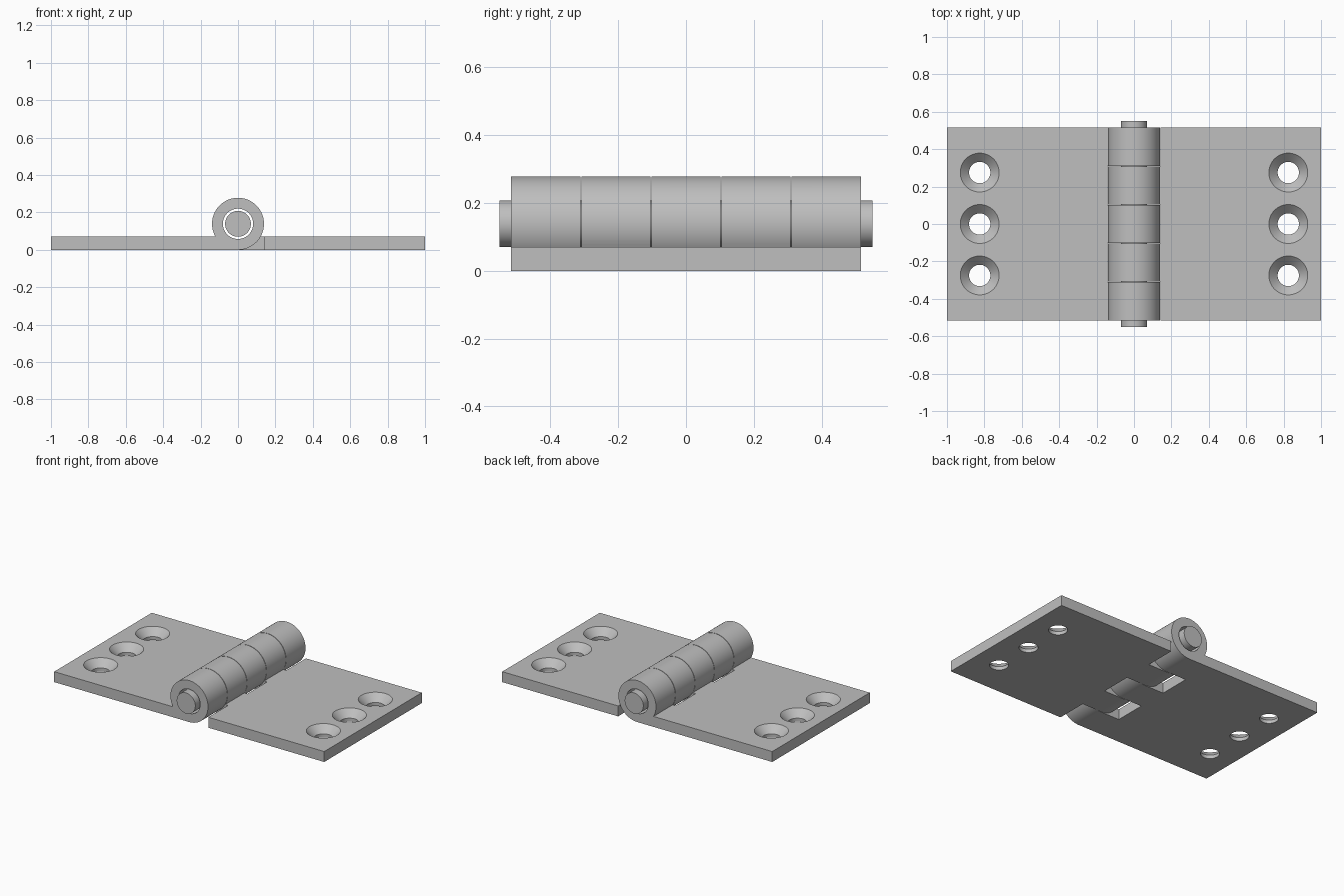
import bpy, bmesh
from math import sin, cos, pi, asin, radians
from mathutils import Matrix

cube = bpy.data.objects.get("Cube")
if cube:
    bpy.data.objects.remove(cube, do_unlink=True)

THICK = 0.07          # leaf thickness
BARREL = 0.139        # barrel radius, also the height of its axis
BORE, PIN = 0.081, 0.069
HALF = 0.516          # half of the leaf width
STEP = 2 * HALF / 5   # one knuckle
GAP = 0.003

steel = bpy.data.materials.new("grey steel")
steel.use_nodes = True
steel.diffuse_color = (0.52, 0.52, 0.52, 1)
steel.node_tree.nodes["Principled BSDF"].inputs["Base Color"].default_value = steel.diffuse_color


def make_object(name, bm):
    bmesh.ops.recalc_face_normals(bm, faces=bm.faces)
    mesh = bpy.data.meshes.new(name)
    bm.to_mesh(mesh)
    bm.free()
    obj = bpy.data.objects.new(name, mesh)
    bpy.context.collection.objects.link(obj)
    return obj


def extrude_profile(name, points, y0, y1):
    """Solid from an (x, z) outline swept along y."""
    bm = bmesh.new()
    face = bm.faces.new([bm.verts.new((x, y0, z)) for x, z in points])
    swept = bmesh.ops.extrude_face_region(bm, geom=[face])["geom"]
    verts = [v for v in swept if isinstance(v, bmesh.types.BMVert)]
    bmesh.ops.translate(bm, verts=verts, vec=(0, y1 - y0, 0))
    return make_object(name, bm)


def rod(name, radius, half_length):
    """Cylinder on the barrel axis."""
    pts = [(radius * cos(i * pi / 36), BARREL + radius * sin(i * pi / 36)) for i in range(72)]
    return extrude_profile(name, pts, -half_length, half_length)


def countersink(x, y):
    """Turned cutter: straight hole, 45 degree cone, clear above the leaf."""
    bm = bmesh.new()
    outline = [(0, -0.1), (0.057, -0.1), (0.057, THICK - 0.047), (0.114, THICK + 0.01), (0, THICK + 0.01)]
    verts = [bm.verts.new((r, 0, z)) for r, z in outline]
    edges = [bm.edges.new(pair) for pair in zip(verts, verts[1:])]
    bmesh.ops.spin(bm, geom=verts + edges, cent=(0, 0, 0), axis=(0, 0, 1),
                   angle=2 * pi, steps=48)
    bmesh.ops.remove_doubles(bm, verts=bm.verts, dist=0.0001)
    bm.transform(Matrix.Translation((x, y, 0)))
    return make_object("screw_hole_cutter", bm)


def subtract(obj, cutters):
    """Cut the helpers away, bake the result and drop the helpers."""
    for cutter in cutters:
        cutter.hide_render = True
        mod = obj.modifiers.new("cut", "BOOLEAN")
        mod.operation, mod.solver, mod.object = "DIFFERENCE", "EXACT", cutter
    graph = bpy.context.evaluated_depsgraph_get()
    mesh = bpy.data.meshes.new_from_object(obj.evaluated_get(graph))
    obj.modifiers.clear()
    obj.data = mesh
    for cutter in cutters:
        bpy.data.objects.remove(cutter, do_unlink=True)


def finish(obj):
    obj.data.materials.clear()
    obj.data.materials.append(steel)
    bpy.ops.object.select_all(action="DESELECT")
    obj.select_set(True)
    bpy.context.view_layer.objects.active = obj
    bpy.ops.object.shade_smooth_by_angle(angle=radians(30))
    obj.modifiers.new("even shading", "WEIGHTED_NORMAL").keep_sharp = True


def leaf(name, side, notches):
    """Plate rolled into the barrel, with notches for the other leaf's knuckles."""
    start, end = -pi / 2, pi + asin((BARREL - THICK) / BARREL)
    arc = [start + (end - start) * i / 60 for i in range(61)]
    points = [(-1, 0)] + [(BARREL * cos(a), BARREL + BARREL * sin(a)) for a in arc] + [(-1, THICK)]
    obj = extrude_profile(name, [(-side * x, z) for x, z in points], -HALF, HALF)
    cutters = [rod("bore_cutter", BORE, 1)]
    for k in notches:
        y0 = -HALF + k * STEP - GAP / 2 - (0.1 if k == 0 else 0)
        y1 = -HALF + (k + 1) * STEP + GAP / 2 + (0.1 if k == 4 else 0)
        x0, x1 = side * 0.142, -side * 0.3
        cutters.append(extrude_profile("notch_cutter", [(x0, -0.1), (x1, -0.1), (x1, 0.4), (x0, 0.4)], y0, y1))
    cutters += [countersink(side * 0.825, y) for y in (-0.275, 0, 0.275)]
    subtract(obj, cutters)
    finish(obj)


# Two interlocking leaves and the pin that joins them
leaf("right_leaf", -1, (1, 3))
leaf("left_leaf", 1, (0, 2, 4))
finish(rod("hinge_pin", PIN, 0.55))
